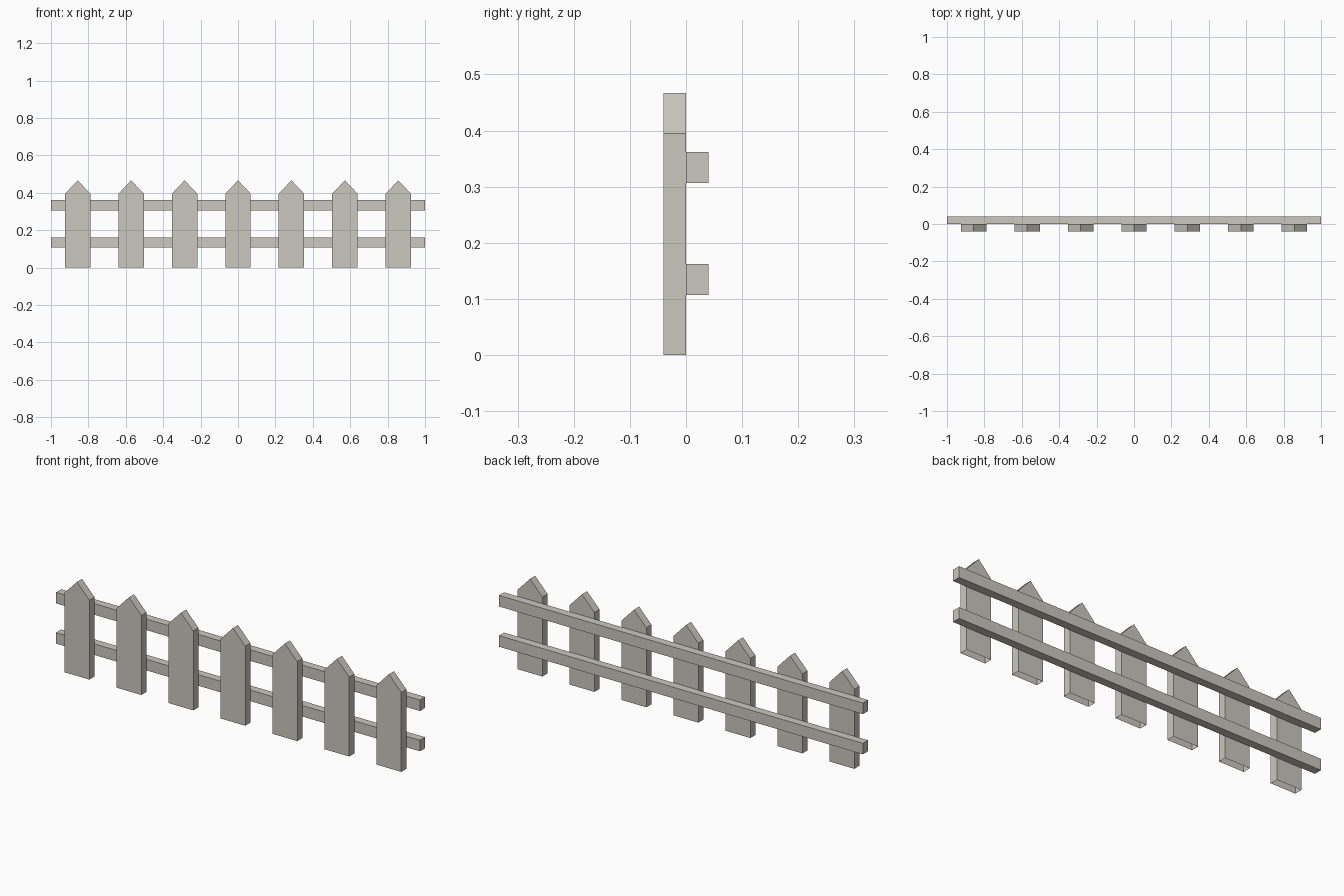
import bpy, bmesh

cube = bpy.data.objects.get("Cube")
if cube:
    bpy.data.objects.remove(cube, do_unlink=True)

# Weathered wood colour
wood = bpy.data.materials.new("pale_grey_wood")
wood.use_nodes = True
colour = (0.60, 0.58, 0.53, 1)
wood.diffuse_color = colour
wood.node_tree.nodes["Principled BSDF"].inputs["Base Color"].default_value = colour


def extrude_profile(name, outline, y0, y1, open_bottom=False):
    """Extrude an x-z outline from y0 to y1; the first edge is the bottom."""
    bm = bmesh.new()
    front = [bm.verts.new((x, y0, z)) for x, z in outline]
    back = [bm.verts.new((x, y1, z)) for x, z in outline]
    bm.faces.new(front)
    bm.faces.new(back[::-1])
    n = len(outline)
    for i in range(1 if open_bottom else 0, n):
        j = (i + 1) % n
        bm.faces.new((front[j], front[i], back[i], back[j]))
    mesh = bpy.data.meshes.new(name)
    bm.to_mesh(mesh)
    bm.free()
    mesh.materials.append(wood)
    obj = bpy.data.objects.new(name, mesh)
    bpy.context.collection.objects.link(obj)


# Seven pointed pickets, hollow at the foot
COUNT, HALF, SHOULDER, TIP = 7, 0.068, 0.395, 0.467
for k in range(COUNT):
    x = (k - (COUNT - 1) / 2) * 2 / COUNT
    outline = [(x - HALF, 0), (x + HALF, 0), (x + HALF, SHOULDER),
               (x, TIP), (x - HALF, SHOULDER)]
    extrude_profile(f"picket_{k + 1}", outline, -0.04, 0, open_bottom=True)

# Two long rails behind the pickets
for name, z in (("lower_rail", 0.107), ("upper_rail", 0.307)):
    top = z + 0.055
    extrude_profile(name, [(-1, z), (1, z), (1, top), (-1, top)], 0, 0.04)
